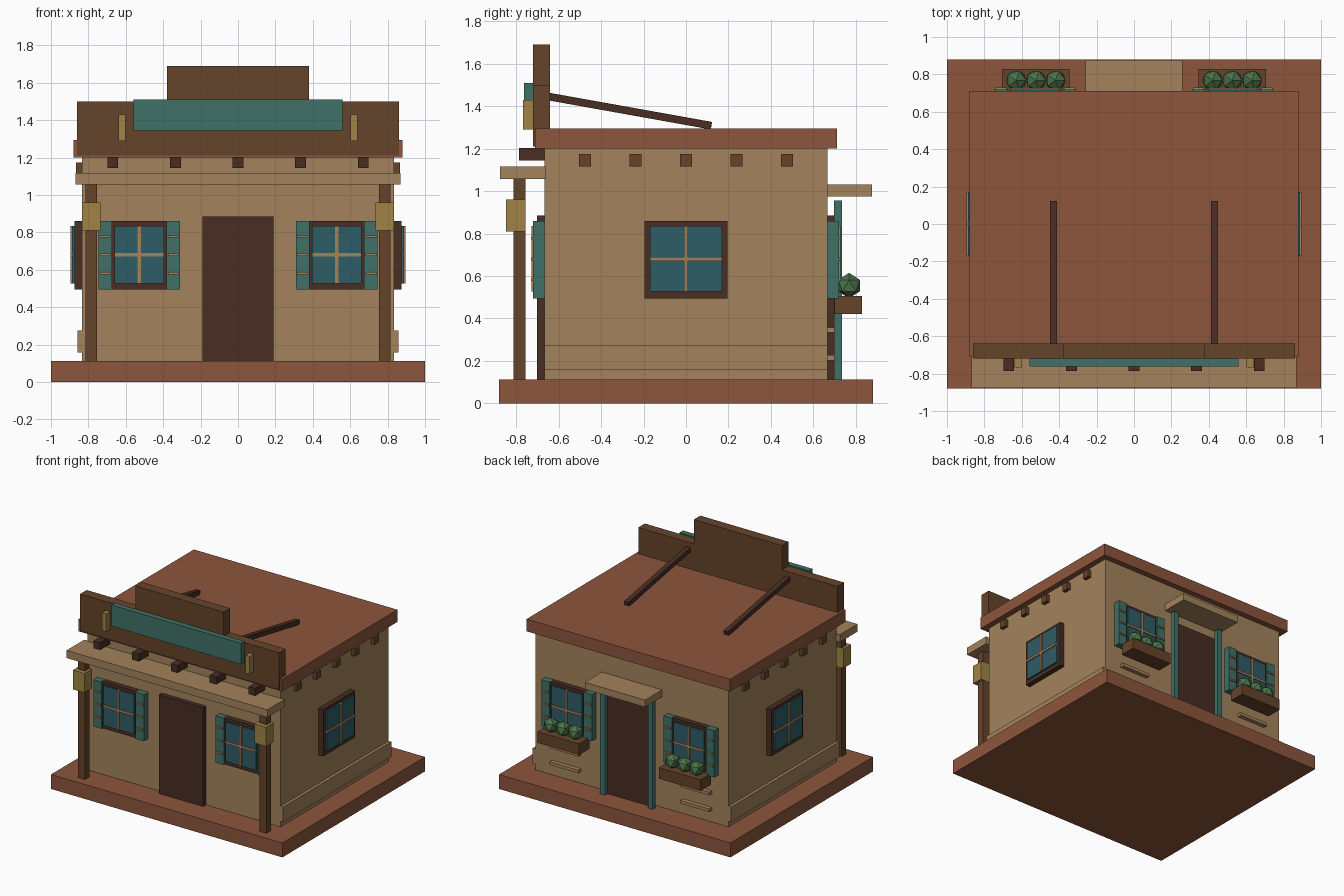
import bpy
import bmesh
import math
from mathutils import Matrix, Vector

cube = bpy.data.objects.get("Cube")
if cube:
    bpy.data.objects.remove(cube, do_unlink=True)


def material(name, rgb):
    m = bpy.data.materials.new(name)
    m.use_nodes = True
    m.diffuse_color = (*rgb, 1)
    m.node_tree.nodes["Principled BSDF"].inputs["Base Color"].default_value = (*rgb, 1)
    return m


ADOBE = material("tan adobe", (0.37, 0.225, 0.108))
CLAY = material("terracotta", (0.265, 0.092, 0.045))
WOOD = material("brown wood", (0.13, 0.058, 0.024))
DARK = material("dark wood", (0.065, 0.026, 0.017))
TEAL = material("teal paint", (0.052, 0.165, 0.135))
GLASS = material("blue glass", (0.027, 0.11, 0.128))
GOLD = material("lantern gold", (0.352, 0.231, 0.058))
LEAF = material("leaf green", (0.07, 0.175, 0.066))


def finish(name, bm, mat):
    mesh = bpy.data.meshes.new(name)
    bm.to_mesh(mesh)
    bm.free()
    mesh.materials.append(mat)
    ob = bpy.data.objects.new(name, mesh)
    bpy.context.scene.collection.objects.link(ob)
    return ob


def box(name, mat, xs, ys, zs, turn=Matrix()):
    """Box spanning three ranges, then moved by the turn matrix."""
    lo, hi = (Vector(c) for c in zip(xs, ys, zs))
    bm = bmesh.new()
    bmesh.ops.create_cube(bm, size=1, matrix=turn @ Matrix.Translation((lo + hi) / 2)
                          @ Matrix.Diagonal((*(hi - lo), 1)))
    return finish(name, bm, mat)


def around(c, w):
    return (c - w / 2, c + w / 2)


WX, WY = 0.835, 0.667      # half sizes of the walls
FLOOR = 0.113

# Main masses
box("base_slab", CLAY, (-1, 1), (-0.88, 0.88), (0, FLOOR))
box("walls", ADOBE, (-WX, WX), (-WY, WY), (FLOOR, 1.2))
box("roof_slab", CLAY, (-0.88, 0.88), (-0.712, 0.712), (1.2, 1.295))

# Stepped false front with sign board
profile = [(-0.86, 1.21), (0.86, 1.21), (0.86, 1.5), (0.38, 1.5),
           (0.38, 1.69), (-0.38, 1.69), (-0.38, 1.5), (-0.86, 1.5)]
bm = bmesh.new()
face = bm.faces.new([bm.verts.new((x, -0.72, z)) for x, z in profile])
new = bmesh.ops.extrude_face_region(bm, geom=[face])["geom"]
bmesh.ops.translate(bm, vec=(0, 0.08, 0),
                    verts=[v for v in new if isinstance(v, bmesh.types.BMVert)])
bmesh.ops.recalc_face_normals(bm, faces=bm.faces)
finish("false_front", bm, WOOD)
box("sign_board", TEAL, (-0.56, 0.56), (-0.762, -0.72), (1.345, 1.51))

# Porch roof and projecting roof beams
box("porch_roof", ADOBE, (-0.868, 0.868), (-0.877, -0.66), (1.057, 1.117))
for i in range(-2, 3):
    box("front_beam", DARK, around(i * 0.335, 0.058), (-0.787, -0.64), (1.145, 1.203))
    for s in (-1, 1):
        box("side_beam", WOOD, around(s * 0.835, 0.06), around(i * 0.238, 0.056), (1.117, 1.175))

# Parts repeated on both sides
for s in (-1, 1):
    box("porch_post", WOOD, around(s * 0.785, 0.06), (-0.813, -0.757), (FLOOR, 1.057))
    box("post_lantern", GOLD, around(s * 0.785, 0.1), (-0.847, -0.755), (0.81, 0.96))
    box("sign_lamp", GOLD, around(s * 0.62, 0.036), (-0.767, -0.72), (1.29, 1.43))
    box("side_trim", ADOBE, around(s * (WX + 0.005), 0.036), (-WY, WY), (0.157, 0.275))
    # Sloping brace behind the false front
    a, b = Vector((s * 0.43, -0.645, 1.445)), Vector((s * 0.43, 0.12, 1.308))
    tilt = math.atan2(b.z - a.z, b.y - a.y)
    turn = Matrix.Translation((a + b) / 2) @ Matrix.Rotation(tilt, 4, 'X')
    half = (b - a).length / 2
    box("roof_brace", DARK, around(0, 0.038), (-half, half), around(0, 0.036), turn)


def window(side, wall, c, frame, pane, shutters):
    """Window on a wall; side counts quarter turns from the front."""
    turn = Matrix.Rotation(side * math.pi / 2, 4, 'Z')

    def part(name, mat, xs, out, zs):
        box(name, mat, xs, (-wall - out, -wall + 0.01), zs, turn)

    mid = 0.68
    part("window_frame", DARK, around(c, 2 * frame), 0.04, (0.495, 0.86))
    part("window_glass", GLASS, around(c, 2 * pane), 0.052, (0.527, 0.835))
    part("window_upright", ADOBE, around(c, 0.018), 0.06, (0.527, 0.835))
    part("window_crossbar", ADOBE, around(c, 2 * pane), 0.06, around(mid, 0.018))
    if shutters:
        for s in (-1, 1):
            x = c + s * 0.183
            part("shutter", TEAL, around(x, 0.072), 0.053, (0.495, 0.86))
            for k in (-1, 0, 1):
                part("shutter_slat", ADOBE, around(x, 0.058), 0.062, around(mid + k * 0.098, 0.012))


for side in (0, 2):
    for s in (-1, 1):
        window(side, WY, s * 0.528, 0.16, 0.132, True)
for side in (1, 3):
    window(side, WX, 0, 0.196, 0.17, False)

# Doors
box("front_door", DARK, (-0.19, 0.19), (-0.702, -0.66), (FLOOR, 0.885))
box("back_door", DARK, (-0.19, 0.19), (0.66, 0.702), (FLOOR, 0.885))
box("back_canopy", ADOBE, (-0.26, 0.26), (0.66, 0.877), (0.975, 1.03))

# Back porch posts, planters, shrubs and wall ledges
for s in (-1, 1):
    box("back_door_post", TEAL, around(s * 0.207, 0.04), (0.698, 0.735), (FLOOR, 0.955))
    box("planter", WOOD, around(s * 0.525, 0.36), (0.7, 0.828), (0.42, 0.507))
    for k in (-1, 0, 1):
        bm = bmesh.new()
        bmesh.ops.create_icosphere(bm, subdivisions=1, radius=0.06,
                                   matrix=Matrix.Translation((s * 0.525 + k * 0.105, 0.768, 0.555)))
        finish("shrub", bm, LEAF)
    for z in (0.215, 0.345):
        box("wall_ledge", ADOBE, around(s * 0.565, 0.25), (0.66, 0.7), around(z, 0.024))
